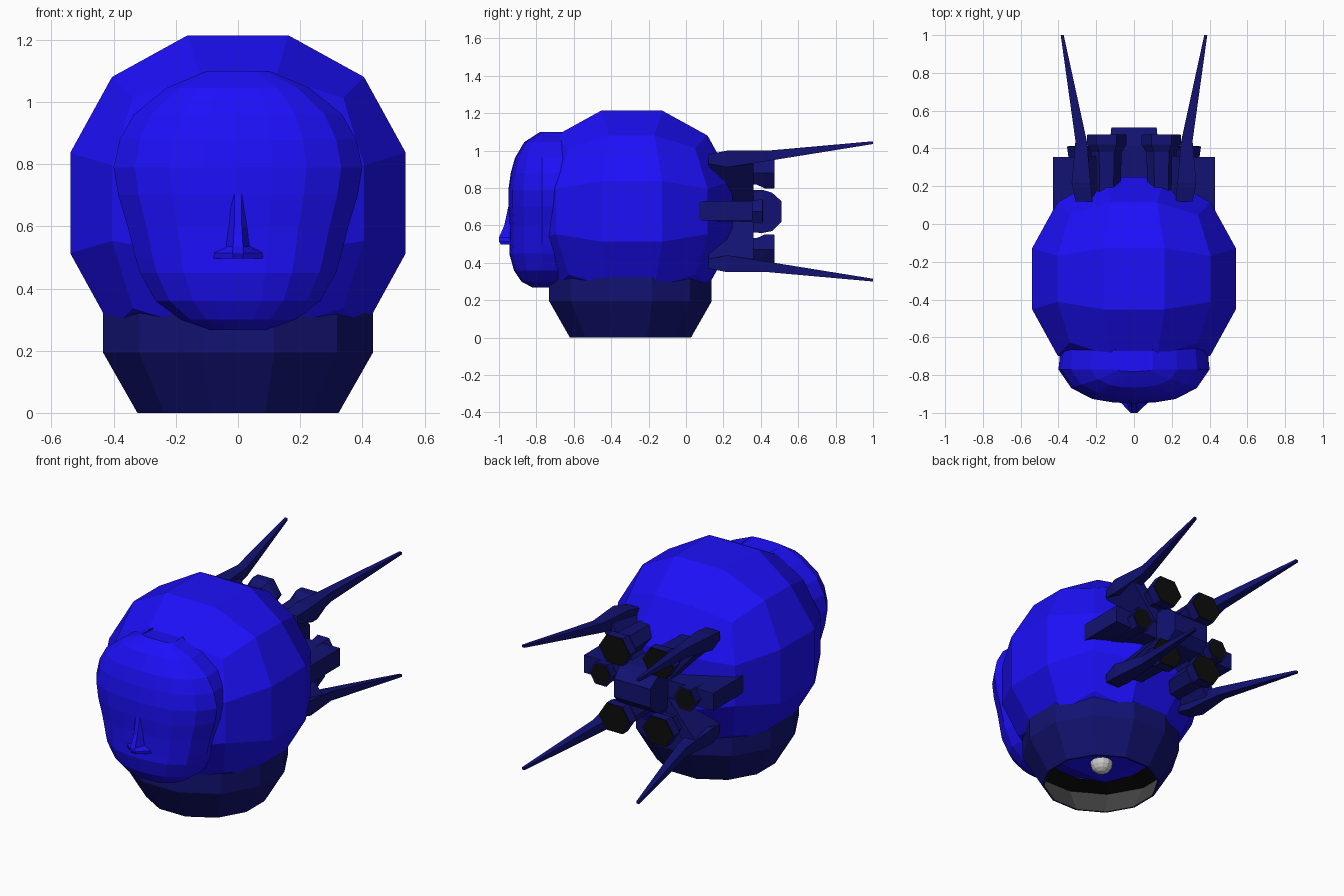
import bpy, bmesh
from math import sin, cos, pi, radians
from mathutils import Vector

if "Cube" in bpy.data.objects:
    bpy.data.objects.remove(bpy.data.objects["Cube"])


def material(name, rgb):
    m = bpy.data.materials.new(name)
    m.diffuse_color = (*rgb, 1)
    m.use_nodes = True
    m.node_tree.nodes["Principled BSDF"].inputs["Base Color"].default_value = m.diffuse_color
    return m


BLUE = material("bright_blue", (0.012, 0.005, 0.95))
NAVY = material("navy", (0.006, 0.006, 0.17))
BLACK = material("black", (0.004, 0.004, 0.004))
DARK = material("dark_grey", (0.06, 0.06, 0.06))
CY, CZ = -0.29, 0.675          # head centre


def make(name, bm, mat):
    bmesh.ops.recalc_face_normals(bm, faces=bm.faces)
    me = bpy.data.meshes.new(name)
    bm.to_mesh(me)
    bm.free()
    ob = bpy.data.objects.new(name, me)
    bpy.context.collection.objects.link(ob)
    if mat:
        me.materials.append(mat)
    return ob


def loft(name, sections, mat, closed=True, caps=True):
    """Skin a list of equal-length point loops."""
    bm = bmesh.new()
    rows = [[bm.verts.new(p) for p in s] for s in sections]
    n = len(rows[0])
    for a, b in zip(rows, rows[1:]):
        for i in range(n if closed else n - 1):
            j = (i + 1) % n
            bm.faces.new((a[i], a[j], b[j], b[i]))
    if caps:
        bm.faces.new(rows[0])
        bm.faces.new(rows[-1])
    return make(name, bm, mat)


def rect(y, x0, x1, z0, z1):
    return [(x0, y, z0), (x1, y, z0), (x1, y, z1), (x0, y, z1)]


def flip(section, sx, sz):
    """Mirror a section across x = 0 and across the head's mid height."""
    return [(sx * x, y, CZ + sz * (z - CZ)) for x, y, z in section]


def ring_z(r, z, n=12):
    return [(r * cos(radians(15) + 2 * pi * i / n),
             CY - 0.007 + r * sin(radians(15) + 2 * pi * i / n), z) for i in range(n)]


def ring_y(x, y, z, rx, rz, n=6):
    return [(x + rx * cos(2 * pi * i / n), y, z + rz * sin(2 * pi * i / n)) for i in range(n)]


# Helmet: cube with 3x3 faces per side, pushed out to a sphere
bm = bmesh.new()
bmesh.ops.create_cube(bm, size=2)
bmesh.ops.subdivide_edges(bm, edges=bm.edges[:], cuts=2, use_grid_fill=True)
for v in bm.verts:
    p = Vector([c if abs(c) > 0.9 else (0.3 if c > 0 else -0.3) for c in v.co])
    v.co = p.normalized() * 0.586 + Vector((0, CY, CZ))
make("helmet", bm, BLUE)

# Neck collar, its grey lining, the black inner ring and a small bulb inside
loft("collar", [ring_z(0.45, 0.44), ring_z(0.45, 0.195), ring_z(0.335, 0), ring_z(0.325, 0)],
     NAVY, caps=False)
loft("collar_lining", [ring_z(0.325, 0), ring_z(0.42, 0.17)], DARK, caps=False)
loft("collar_inner_ring", [ring_z(0.42, 0.17), ring_z(0.30, 0.19)], BLACK, caps=False)
bm = bmesh.new()
bmesh.ops.create_uvsphere(bm, u_segments=12, v_segments=8, radius=0.065)
bmesh.ops.translate(bm, verts=bm.verts, vec=(0, CY, 0.13))
make("neck_bulb", bm, None)

# Face plate: rows of (height, half width, front depth), rounded back at the sides
rows = [(1.10, .10, -.78), (1.045, .23, -.865), (.96, .335, -.915), (.88, .38, -.937),
        (.79, .40, -.95), (.70, .385, -.95), (.60, .355, -.943), (.50, .33, -.943),
        (.45, .315, -.945), (.36, .265, -.92), (.30, .185, -.88), (.267, .09, -.82)]
columns = [(0, 0), (.28, .03), (.55, .13), (.83, .45), (1, 1)]


def face_row(z, w, yf, back=False):
    half = [(u * w, -0.62 if back else yf + d * (-0.77 - yf), z) for u, d in columns]
    half.append((w * 0.96, -0.62, z))
    return [(-x, y, zz) for x, y, zz in reversed(half[1:])] + half


sections = ([face_row(1.09, .10, 0, True)] + [face_row(*r) for r in rows]
            + [face_row(.285, .09, 0, True)])
loft("face_plate", sections, BLUE, closed=False, caps=False)

# Nose: ridge flaring out to small nostril wings
nose = [(.705, .03, .012, -.949), (.60, .035, .012, -.972),
        (.535, .042, .016, -1.0), (.515, .085, .018, -1.0), (.497, .09, .014, -.99)]
loft("nose", [[(-w, -.93, z), (-r, y, z), (r, y, z), (w, -.93, z)] for z, w, r, y in nose], BLUE)

# Jet pack: central block with a chamfered rear
loft("pack_core", [rect(.10, -.13, .13, .57, .79), rect(.41, -.13, .13, .56, .79),
                   rect(.46, -.125, .125, .57, .775), rect(.51, -.12, .12, .62, .73)], NAVY)

for sx, side in ((1, "right"), (-1, "left")):
    # Side wing and its small thruster
    loft(f"side_wing_{side}", [flip(rect(.05, .10, .43, .625, .73), sx, 1),
                               flip(rect(.355, .10, .43, .625, .73), sx, 1)], NAVY)
    loft(f"side_thruster_{side}", [ring_y(sx * .28, y, CZ, r, r)
                                   for y, r in ((.10, .06), (.34, .065), (.41, .075))], NAVY)
    loft(f"side_nozzle_{side}", [ring_y(sx * .28, y, CZ, .066, .066)
                                 for y in (.39, .412)], BLACK)
    for sz, level in ((1, "upper"), (-1, "lower")):
        tag = f"{level}_{side}"
        zt = CZ + sz * 0.205
        # Main thruster with black nozzle face
        loft(f"thruster_{tag}", [ring_y(sx * .145, y, zt, r, r * .9)
                                 for y, r in ((.10, .07), (.38, .08), (.42, .105), (.47, .105))], NAVY)
        loft(f"nozzle_{tag}", [ring_y(sx * .145, y, zt, .102, .092) for y in (.46, .474)], BLACK)
        # Long tapering fin
        fin = [rect(.12, .22, .31, .93, .98), rect(.22, .23, .33, .91, 1.0),
               rect(.44, .25, .31, .945, 1.0), rect(1.0, .372, .388, 1.035, 1.05)]
        loft(f"fin_{tag}", [flip(s, sx, sz) for s in fin], NAVY)
        # Diagonal brace from core to fin
        brace = [[(x, y, z) for x, z in ((.05, .72), (.11, .70), (.31, .93), (.24, .97))]
                 for y in (.12, .36)]
        loft(f"brace_{tag}", [flip(s, sx, sz) for s in brace], NAVY)
